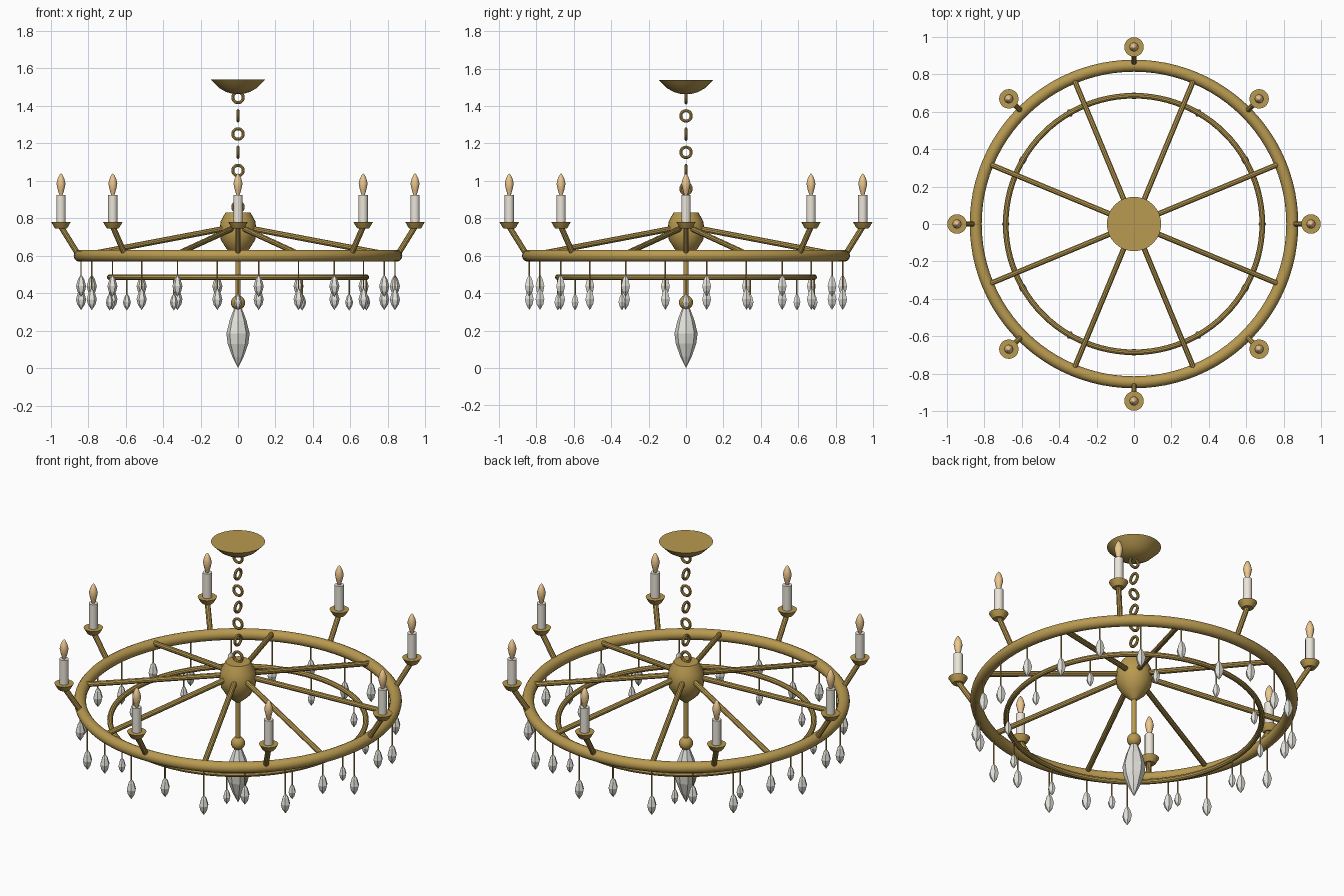
import bpy, math
from mathutils import Vector

if "Cube" in bpy.data.objects:
    bpy.data.objects.remove(bpy.data.objects["Cube"])


def material(name, color):
    m = bpy.data.materials.new(name)
    m.diffuse_color = (*color, 1)
    m.use_nodes = True
    m.node_tree.nodes["Principled BSDF"].inputs["Base Color"].default_value = m.diffuse_color
    return m


BRASS = material("brass", (0.48, 0.32, 0.08))
WAX = material("wax", (0.83, 0.79, 0.70))
GLOW = material("glow", (0.85, 0.58, 0.28))
GLASS = material("glass", (0.78, 0.77, 0.72))


def finish(ob, name, mat, smooth=True):
    ob.name = name
    ob.data.materials.append(mat)
    if smooth:
        bpy.ops.object.select_all(action='DESELECT')
        ob.select_set(True)
        bpy.context.view_layer.objects.active = ob
        bpy.ops.object.shade_smooth_by_angle(angle=math.radians(35))
    return ob


def lathe(name, profile, mat, sides=24, at=(0, 0, 0), smooth=True):
    """Revolve (radius, z) points, listed bottom to top, about z; ends are closed."""
    verts, rings, faces = [], [], []
    for r, z in profile:
        n = 1 if r == 0 else sides
        rings.append([len(verts) + i for i in range(n)])
        for i in range(n):
            a = math.tau * i / sides
            verts.append((r * math.cos(a), r * math.sin(a), z))
    for lo, hi in zip(rings, rings[1:]):
        for i in range(sides):
            j = (i + 1) % sides
            f = [lo[i % len(lo)], lo[j % len(lo)], hi[j % len(hi)], hi[i % len(hi)]]
            faces.append(list(dict.fromkeys(f)))
    if len(rings[0]) > 1:
        faces.append(rings[0][::-1])
    if len(rings[-1]) > 1:
        faces.append(rings[-1])
    me = bpy.data.meshes.new(name)
    me.from_pydata(verts, [], faces)
    ob = bpy.data.objects.new(name, me)
    bpy.context.collection.objects.link(ob)
    ob.location = at
    return finish(ob, name, mat, smooth)


def torus(name, major, minor, z, seg, sides, rot=(0, 0, 0)):
    bpy.ops.mesh.primitive_torus_add(major_radius=major, minor_radius=minor, major_segments=seg,
                                     minor_segments=sides, location=(0, 0, z), rotation=rot)
    return finish(bpy.context.object, name, BRASS)


def rod(name, a, b, radius, sides=10):
    a, b = Vector(a), Vector(b)
    bpy.ops.mesh.primitive_cylinder_add(vertices=sides, radius=radius, depth=(b - a).length,
                                        location=(a + b) / 2)
    ob = bpy.context.object
    ob.rotation_euler = (b - a).to_track_quat('Z', 'Y').to_euler()
    return finish(ob, name, BRASS)


def polar(r, deg, z):
    a = math.radians(deg)
    return (r * math.cos(a), r * math.sin(a), z)


def pendant(name, r, deg, z_from, z_top, length, radius):
    """Thin wire with a faceted glass drop under it."""
    rod(name + "_wire", polar(r, deg, z_from), polar(r, deg, z_top - 0.01), 0.004, 6)
    lathe(name, [(0, -length), (radius * 0.75, -length * 0.75), (radius, -length * 0.52),
                 (radius * 0.6, -length * 0.2), (0, 0)], GLASS, 6, polar(r, deg, z_top), False)


# Ceiling canopy and chain
lathe("canopy", [(0.03, 1.465), (0.065, 1.475), (0.10, 1.495), (0.13, 1.525), (0.145, 1.54)], BRASS, 32)
for i in range(7):
    torus(f"chain_link_{i}", 0.028, 0.008, 1.445 - 0.0975 * i, 20, 8,
          (math.pi / 2, 0, math.pi / 2 * (i % 2)))

# Central hub, stem, ball and large drop
lathe("hub", [(0.015, 0.595), (0.06, 0.635), (0.092, 0.685), (0.10, 0.735), (0.092, 0.785),
              (0.066, 0.832)], BRASS, 24)
rod("stem", (0, 0, 0.62), (0, 0, 0.33), 0.014, 12)
lathe("stem_ball", [(0.038 * math.sin(math.pi * k / 10), 0.35 - 0.038 * math.cos(math.pi * k / 10))
                    if 0 < k < 10 else (0, 0.35 - 0.038 * (1 - k / 5)) for k in range(11)], BRASS, 20)
lathe("large_drop", [(0, 0), (0.03, 0.06), (0.055, 0.13), (0.062, 0.185), (0.045, 0.255), (0.022, 0.315),
                     (0, 0.33)], GLASS, 8, smooth=False)

# Rings
torus("main_ring", 0.845, 0.032, 0.6, 96, 14)
torus("inner_ring", 0.685, 0.015, 0.485, 96, 10)

for i in range(8):
    # Spokes sit halfway between the candle arms
    d = 45 * i + 22.5
    rod(f"spoke_{i}", polar(0.06, d, 0.748), polar(0.835, d, 0.612), 0.015)
    # Arm, cup, candle and flame bulb
    d = 45 * i
    rod(f"candle_arm_{i}", polar(0.855, d, 0.61), polar(0.945, d, 0.755), 0.015)
    at = polar(0.945, d, 0)
    lathe(f"candle_cup_{i}", [(0.03, 0.745), (0.036, 0.752), (0.052, 0.78)], BRASS, 20, at)
    lathe(f"candle_{i}", [(0.025, 0.775), (0.025, 0.925)], WAX, 16, at)
    lathe(f"flame_bulb_{i}", [(0.008, 0.922), (0.018, 0.955), (0.024, 0.985), (0.018, 1.01), (0.009, 1.03),
                              (0, 1.04)], GLOW, 12, at)

# Glass drops: alternating lengths on the main ring, small ones on the inner ring
for i in range(24):
    pendant(f"outer_drop_{i}", 0.845, 15 * i + 7.5, 0.58, 0.43 if i % 2 else 0.5, 0.12, 0.027)
for i in range(12):
    pendant(f"inner_drop_{i}", 0.685, 30 * i, 0.48, 0.4, 0.092, 0.021)
